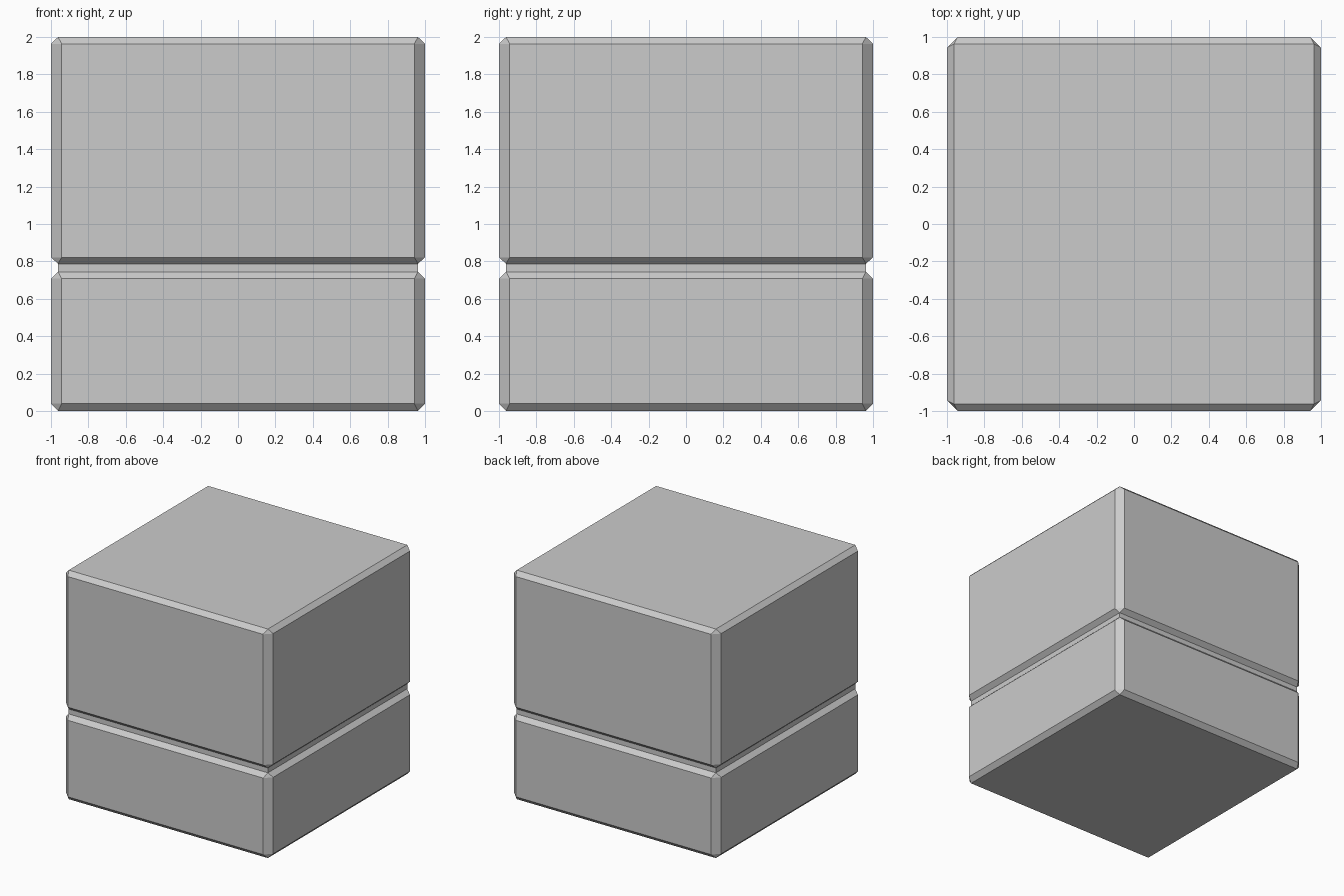
import bpy, bmesh

if "Cube" in bpy.data.objects:
    bpy.data.objects.remove(bpy.data.objects["Cube"])

INNER = 0.962   # half width of end faces and groove core
CUT = 0.943     # where the vertical edge chamfers begin


def square(bm, z):
    return [bm.verts.new((sx * INNER, sy * INNER, z))
            for sx, sy in ((1, 1), (-1, 1), (-1, -1), (1, -1))]


def octagon(bm, z):
    pts = [(1, CUT), (CUT, 1), (-CUT, 1), (-1, CUT),
           (-1, -CUT), (-CUT, -1), (CUT, -1), (1, -CUT)]
    return [bm.verts.new((x, y, z)) for x, y in pts]


def taper(bm, sq, octo):
    # square to octagon: four sloped edges and four corner triangles
    for i in range(4):
        j = (i + 1) % 4
        bm.faces.new((sq[i], octo[2 * i], octo[2 * i + 1]))
        bm.faces.new((sq[i], octo[2 * i + 1], octo[2 * j], sq[j]))


def bridge(bm, a, b):
    n = len(a)
    for i in range(n):
        j = (i + 1) % n
        bm.faces.new((a[i], a[j], b[j], b[i]))


bm = bmesh.new()

# Lower base section
base_bottom, groove_low = square(bm, 0), square(bm, 0.744)
o1, o2 = octagon(bm, 0.04), octagon(bm, 0.708)
taper(bm, base_bottom, o1)
bridge(bm, o1, o2)
taper(bm, groove_low, o2)

# Groove core
groove_high = square(bm, 0.787)
bridge(bm, groove_low, groove_high)

# Upper section
top = square(bm, 2.0)
o3, o4 = octagon(bm, 0.822), octagon(bm, 1.963)
taper(bm, groove_high, o3)
bridge(bm, o3, o4)
taper(bm, top, o4)

# End faces
bm.faces.new(base_bottom)
bm.faces.new(top)
bmesh.ops.recalc_face_normals(bm, faces=bm.faces)

mesh = bpy.data.meshes.new("grooved_block")
bm.to_mesh(mesh)
bm.free()
bpy.context.collection.objects.link(bpy.data.objects.new("grooved_block", mesh))
